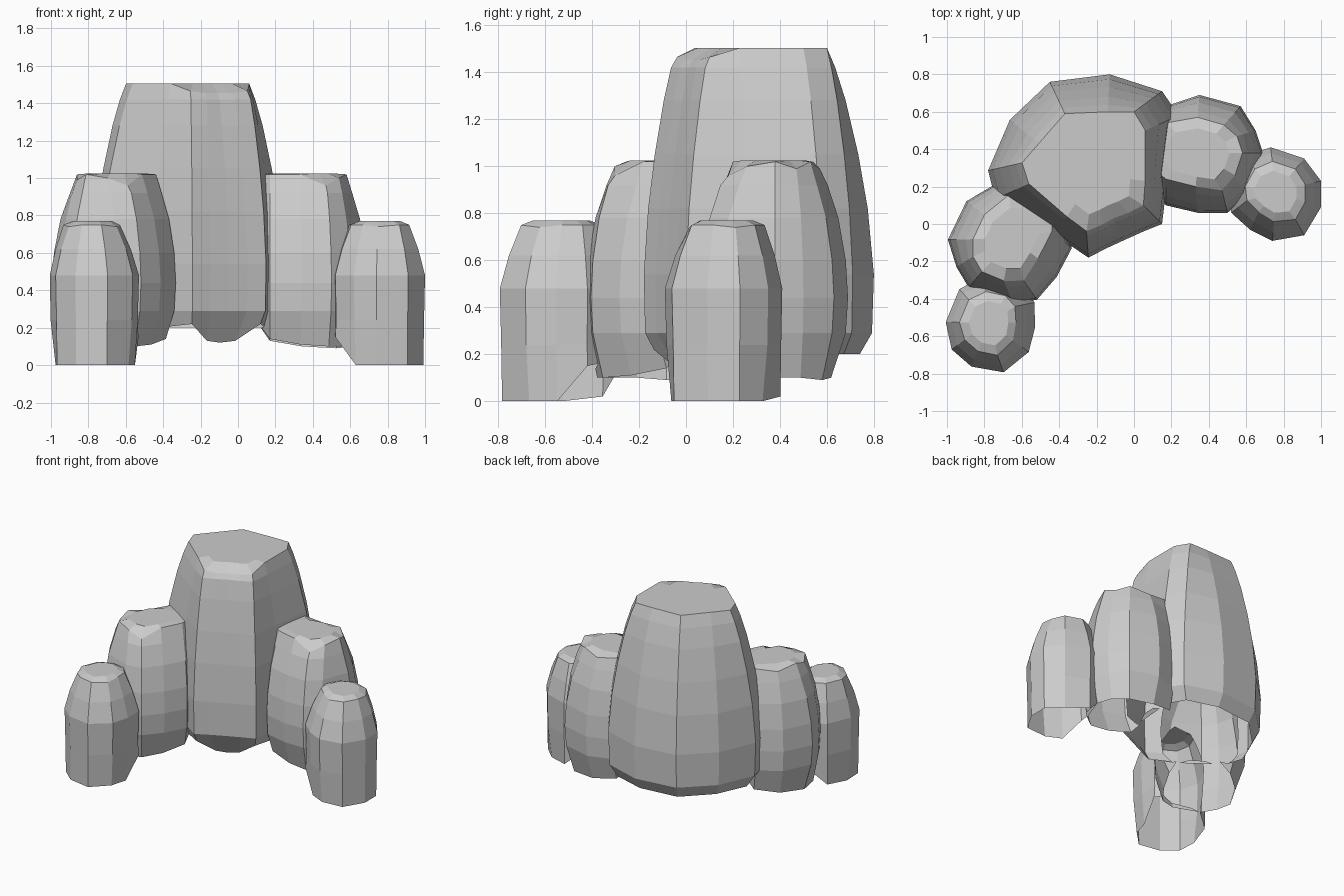
import bpy
import bmesh
from mathutils import Vector

start_cube = bpy.data.objects.get("Cube")
if start_cube:
    bpy.data.objects.remove(start_cube, do_unlink=True)

stone = bpy.data.materials.new("grey stone")
stone.use_nodes = True
grey = (0.6, 0.6, 0.6, 1.0)
stone.diffuse_color = grey
stone.node_tree.nodes["Principled BSDF"].inputs["Base Color"].default_value = grey

# The whole cluster is symmetric about a slanted vertical plane
normal = Vector((0.91, 0.415)).normalized()
offset = -0.08
BASE = 1  # slot that tags the underside until it is opened


def reflect(x, y):
    p = Vector((x, y))
    p -= 2 * (p.dot(normal) - offset) * normal
    return p.x, p.y


def mirrored(points):
    """Reflect (waist x, y, top x, y, base z, base blend, rim drop) rows, keeping the winding."""
    return [(*reflect(x, y), *reflect(tx, ty), *rest)
            for x, y, tx, ty, *rest in reversed(points)]


def make_rock(name, points, profile, crown_height):
    """Loft rings from the waist outline (blend 0) to the top outline (blend 1)."""
    bm = bmesh.new()
    count = len(points)

    def corner(row, blend, z):
        x, y, tx, ty = row[:4]
        return bm.verts.new((x + (tx - x) * blend, y + (ty - y) * blend, z))

    def centre(ring):
        return sum((v.co for v in ring), Vector()) / count

    def band(lower, upper):
        for i in range(count):
            j = (i + 1) % count
            bm.faces.new((lower[i], lower[j], upper[j], upper[i]))

    # Underside
    lower = [corner(row, row[5], row[4]) for row in points]
    hub = bm.verts.new(centre(lower))
    for i in range(count):
        face = bm.faces.new((hub, lower[(i + 1) % count], lower[i]))
        face.material_index = BASE

    # Stacked wall bands
    for height, blend in profile:
        rim = height == profile[-1][0]
        upper = [corner(row, blend, height - row[6] * rim) for row in points]
        band(lower, upper)
        lower = upper

    # Chipped rim rising to a flat crown
    middle_point = centre(lower)
    crown = []
    for v in lower:
        co = v.co.lerp(middle_point, 0.3)
        co.z = crown_height
        crown.append(bm.verts.new(co))
    band(lower, crown)
    bm.faces.new(crown)

    mesh = bpy.data.meshes.new(name)
    bm.to_mesh(mesh)
    bm.free()
    mesh.materials.append(stone)
    mesh.materials.append(stone)
    rock = bpy.data.objects.new(name, mesh)
    bpy.context.collection.objects.link(rock)
    return rock


# Tall central rock: right half of the outline, front to back
half = [
    (0.05, -0.04, -0.03, 0.06, 0.13, 0.8, 0.05),
    (0.15, 0.00, 0.05, 0.10, 0.22, 0.3, 0.04),
    (0.18, 0.25, 0.06, 0.23, 0.20, 0.3, 0.0),
    (0.24, 0.58, 0.06, 0.50, 0.20, 0.4, 0.0),
    (0.15, 0.71, 0.00, 0.60, 0.20, 0.35, 0.0),
    (-0.13, 0.80, -0.14, 0.60, 0.20, 0.3, 0.0),
]
front_point = [(-0.05, -0.085, -0.11, 0.03, 0.12, 0.8, 0.05)]
back_point = [(-0.45, 0.76, -0.37, 0.59, 0.20, 0.3, 0.0)]
tall_rock = make_rock(
    "rock_cluster", front_point + half + back_point + mirrored(half),
    [(0.29, 0.04), (0.54, 0.0), (0.82, 0.13), (1.05, 0.33),
     (1.28, 0.6), (1.42, 0.82), (1.505, 1.0)], 1.505)

# Middle rocks
middle = [
    (0.17, 0.10, 0.17, 0.24, 0.14, 0.5, 0.0),
    (0.34, 0.06, 0.33, 0.20, 0.11, 0.5, 0.0),
    (0.50, 0.06, 0.47, 0.18, 0.10, 0.5, 0.06),
    (0.60, 0.14, 0.54, 0.26, 0.10, 0.4, 0.02),
    (0.69, 0.38, 0.58, 0.38, 0.10, 0.4, 0.0),
    (0.65, 0.50, 0.55, 0.47, 0.10, 0.4, 0.03),
    (0.57, 0.63, 0.48, 0.53, 0.09, 0.5, 0.0),
    (0.35, 0.69, 0.34, 0.57, 0.10, 0.6, 0.03),
    (0.17, 0.63, 0.17, 0.54, 0.13, 0.5, 0.0),
    (0.07, 0.45, 0.08, 0.42, 0.27, 0.4, 0.0),
    (0.07, 0.25, 0.08, 0.32, 0.27, 0.4, 0.0),
]
middle_profile = [(0.29, 0.08), (0.44, 0.0), (0.60, 0.08), (0.78, 0.34),
                  (0.92, 0.72), (1.02, 1.0)]

# Small outer rocks
small = [
    (0.52, 0.06, 0.61, 0.13, 0.15, 0.0, 0.0),
    (0.62, -0.03, 0.67, 0.07, 0.0, 0.2, 0.0),
    (0.74, -0.09, 0.75, 0.02, 0.0, 0.25, 0.01),
    (0.91, -0.06, 0.86, 0.03, 0.0, 0.1, 0.0),
    (1.00, 0.09, 0.91, 0.12, 0.0, 0.1, 0.0),
    (1.00, 0.23, 0.91, 0.21, 0.0, 0.1, 0.01),
    (0.91, 0.35, 0.86, 0.29, 0.0, 0.4, 0.0),
    (0.73, 0.41, 0.74, 0.33, 0.02, 0.1, 0.0),
    (0.59, 0.36, 0.65, 0.29, 0.14, 0.1, 0.0),
    (0.51, 0.20, 0.60, 0.20, 0.17, 0.1, 0.0),
]
small_profile = [(0.24, 0.06), (0.48, 0.0), (0.62, 0.40), (0.75, 0.94)]

side_rocks = []
for side, place in (("left", list), ("right", mirrored)):
    side_rocks += [
        make_rock(side + "_middle_rock", place(middle), middle_profile, 1.025),
        make_rock(side + "_small_rock", place(small), small_profile, 0.77),
    ]

# Fuse the rocks into one shell
for rock in side_rocks:
    fuse = tall_rock.modifiers.new(rock.name, 'BOOLEAN')
    fuse.operation = 'UNION'
    fuse.solver = 'EXACT'
    fuse.object = rock
bpy.context.view_layer.update()
evaluated = tall_rock.evaluated_get(bpy.context.evaluated_depsgraph_get())
shell = bpy.data.meshes.new_from_object(evaluated)
tall_rock.modifiers.clear()
tall_rock.data = shell
for rock in side_rocks:
    bpy.data.objects.remove(rock, do_unlink=True)

# Open the underside so the shell is hollow
bm = bmesh.new()
bm.from_mesh(shell)
undersides = [f for f in bm.faces if f.material_index == BASE]
bmesh.ops.delete(bm, geom=undersides, context='FACES')
bm.to_mesh(shell)
bm.free()
shell.materials.pop(index=BASE)
